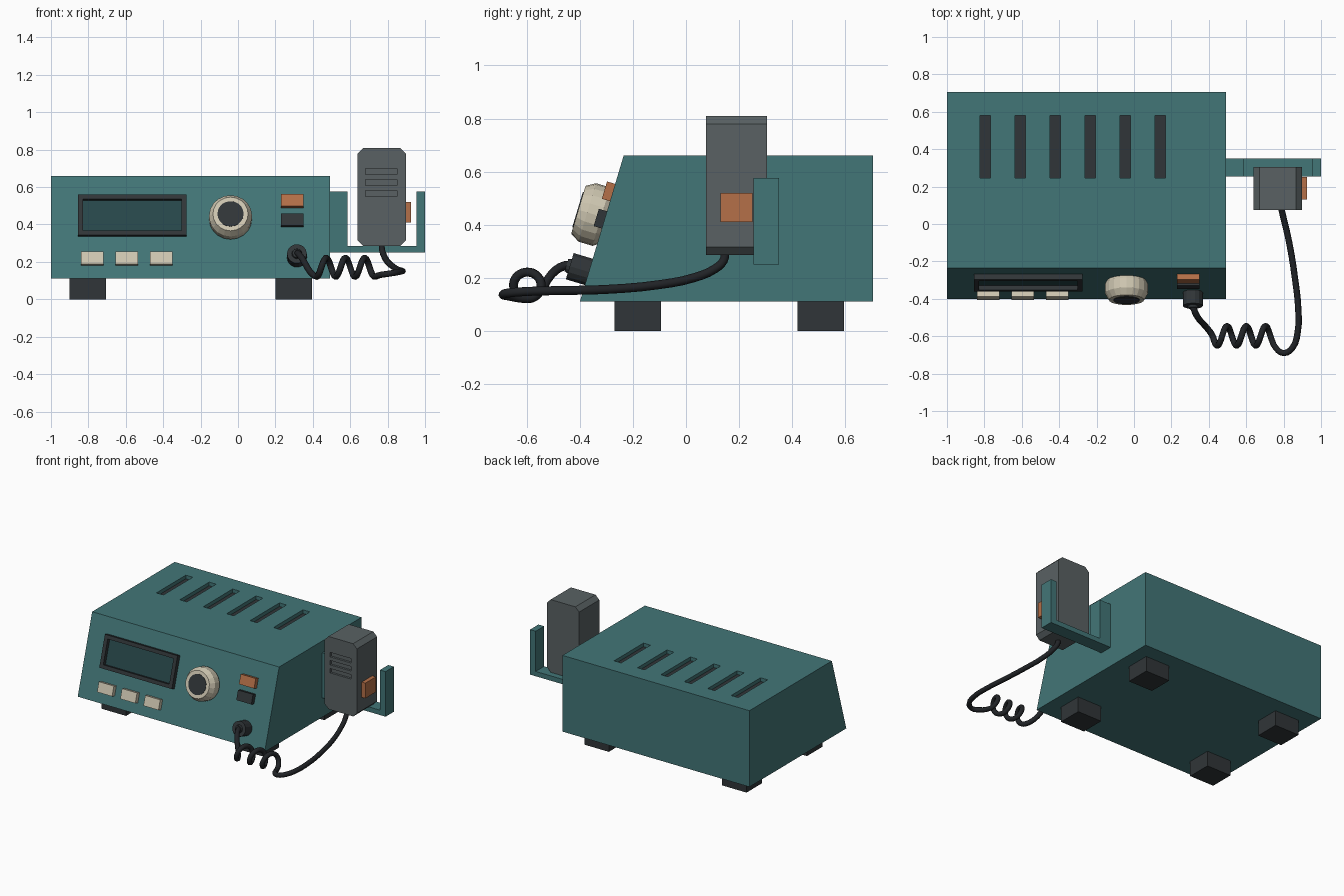
import bpy, bmesh, math
from mathutils import Matrix, Vector

if "Cube" in bpy.data.objects:
    bpy.data.objects.remove(bpy.data.objects["Cube"])


def material(name, r, g, b):
    m = bpy.data.materials.new(name)
    m.diffuse_color = (r, g, b, 1)
    m.use_nodes = True
    m.node_tree.nodes["Principled BSDF"].inputs["Base Color"].default_value = m.diffuse_color
    return m


TEAL = material("teal", 0.055, 0.18, 0.185)
DARK = material("dark", 0.03, 0.036, 0.04)
CREAM = material("cream", 0.62, 0.57, 0.44)
ORANGE = material("orange", 0.46, 0.16, 0.065)
GREY = material("mic_grey", 0.1, 0.12, 0.125)
SCREEN = material("screen", 0.02, 0.062, 0.068)
CABLE = material("cable", 0.015, 0.017, 0.02)


def finish(name, bm, mat, matrix=Matrix()):
    bmesh.ops.transform(bm, matrix=matrix, verts=bm.verts)
    bmesh.ops.recalc_face_normals(bm, faces=bm.faces)
    me = bpy.data.meshes.new(name)
    bm.to_mesh(me)
    bm.free()
    ob = bpy.data.objects.new(name, me)
    bpy.context.collection.objects.link(ob)
    if mat:
        me.materials.append(mat)
    return ob


def boxes(name, spans, mat, matrix=Matrix()):
    """One object from boxes given as (x0, x1, y0, y1, z0, z1)."""
    bm = bmesh.new()
    for x0, x1, y0, y1, z0, z1 in spans:
        m = Matrix.Translation(((x0 + x1) / 2, (y0 + y1) / 2, (z0 + z1) / 2))
        m = m @ Matrix.Diagonal((x1 - x0, y1 - y0, z1 - z0, 1))
        bmesh.ops.create_cube(bm, size=1, matrix=m)
    return finish(name, bm, mat, matrix)


def prism(name, points, push, mat):
    bm = bmesh.new()
    face = bm.faces.new([bm.verts.new(p) for p in points])
    new = bmesh.ops.extrude_face_region(bm, geom=[face])["geom"]
    bmesh.ops.translate(bm, vec=push, verts=[v for v in new if isinstance(v, bmesh.types.BMVert)])
    if not face.is_valid or len(bm.faces) < len(points) + 2:
        bm.faces.new(bm.verts[:len(points)])
    return finish(name, bm, mat)


def lathe(name, profile, sides, mat, matrix):
    """Stack of rings (radius, height) around local z, capped at both ends."""
    bm = bmesh.new()
    rings = [[bm.verts.new((r * math.cos(2 * math.pi * i / sides), r * math.sin(2 * math.pi * i / sides), h))
              for i in range(sides)] for r, h in profile]
    for a, b in zip(rings, rings[1:]):
        for i in range(sides):
            j = (i + 1) % sides
            bm.faces.new((a[i], a[j], b[j], b[i]))
    bm.faces.new(rings[0])
    bm.faces.new(rings[-1])
    return finish(name, bm, mat, matrix)


def cut(ob, spans, matrix=Matrix()):
    cutter = boxes("cutter", spans, None, matrix)
    cutter.hide_render = True
    mod = ob.modifiers.new("cut", "BOOLEAN")
    mod.operation, mod.solver, mod.object = "DIFFERENCE", "EXACT", cutter
    bpy.context.view_layer.objects.active = ob
    bpy.ops.object.modifier_apply(modifier=mod.name)
    bpy.data.objects.remove(cutter)


# sloped front panel: local x across, local y up the slope, local z outward
UP = Vector((0, 0.165, 0.55)).normalized()
OUT = Vector((0, -UP.z, UP.y))


def panel(x, z):
    m = Matrix((Vector((1, 0, 0)), UP, OUT)).transposed().to_4x4()
    m.translation = (x, -0.40 + (z - 0.11) * 0.3, z)
    return m


# case with sloped front and vent slots in the lid
case = prism("case", [(-1, -0.40, 0.11), (-1, -0.235, 0.66), (-1, 0.705, 0.66), (-1, 0.705, 0.11)],
             (1.493, 0, 0), TEAL)
vent_x = [-0.795 + 0.187 * i for i in range(6)]
cut(case, [(x - 0.028, x + 0.028, 0.245, 0.58, 0.63, 0.70) for x in vent_x])
boxes("vent_floors", [(x - 0.028, x + 0.028, 0.245, 0.58, 0.622, 0.634) for x in vent_x], DARK)

# feet
boxes("feet", [(x, x + 0.195, y, y + 0.175, 0, 0.112) for x in (-0.9, 0.2) for y in (-0.27, 0.42)], DARK)

# display frame and recessed screen
P = panel(-0.565, 0.443)
frame = boxes("display_frame", [(-0.29, 0.29, -0.113, 0.113, -0.005, 0.03)], DARK, P)
cut(frame, [(-0.263, 0.263, -0.087, 0.087, -0.05, 0.1)], P)
boxes("display_screen", [(-0.265, 0.265, -0.09, 0.09, -0.004, 0.004)], SCREEN, P)

# push buttons under the display
for i in range(3):
    boxes(f"push_button_{i + 1}", [(-0.06, 0.06, -0.035, 0.035, -0.005, 0.03)], CREAM,
          panel(-0.78 + 0.185 * i, 0.214))

# two switches
for name, z, mat in (("orange_switch", 0.521, ORANGE), ("dark_switch", 0.418, DARK)):
    boxes(name, [(-0.06, 0.06, -0.034, 0.034, -0.005, 0.032)], mat, panel(0.29, z))

# tuning knob
P = panel(-0.04, 0.426)
lathe("tuning_knob", [(0.102, -0.005), (0.115, 0.015), (0.115, 0.07), (0.094, 0.105)], 20, CREAM, P)
lathe("knob_cap", [(0.07, 0.09), (0.07, 0.108)], 20, DARK, P)

# microphone plug
P = panel(0.315, 0.222)
lathe("mic_plug", [(0.053, -0.005), (0.053, 0.075)], 14, DARK, P)
lathe("plug_collar", [(0.03, 0.07), (0.024, 0.088)], 12, DARK, P)

# U-shaped side bracket
prism("mic_bracket", [(x, 0.255, z) for x, z in
      [(0.49, 0.25), (1.0, 0.25), (1.0, 0.575), (0.955, 0.575), (0.955, 0.285),
       (0.585, 0.285), (0.585, 0.575), (0.49, 0.575)]], (0, 0.095, 0), TEAL)

# hand microphone with chamfered outline and grille slots
x0, x1, z0, z1, c = 0.64, 0.897, 0.285, 0.81, 0.03
mic = prism("hand_mic", [(x, 0.075, z) for x, z in
            [(x0 + c, z0), (x1 - c, z0), (x1, z0 + c), (x1, z1 - c),
             (x1 - c, z1), (x0 + c, z1), (x0, z1 - c), (x0, z0 + c)]], (0, 0.23, 0), GREY)
cut(mic, [(0.683, 0.85, 0.0, 0.09, z, z + 0.032) for z in (0.55, 0.608, 0.666)])
boxes("talk_button", [(0.885, 0.926, 0.13, 0.25, 0.41, 0.52)], ORANGE)

# coiled cable from the plug to the microphone
path = [(0.315, -0.425, 0.244), (0.32, -0.455, 0.246), (0.345, -0.505, 0.215), (0.385, -0.55, 0.148)]
for i in range(37):
    a = -math.pi / 2 + i * math.pi / 6
    path.append((0.42 + 0.103 * i / 12, -0.598 - 0.052 * math.cos(a), 0.171 + 0.05 * math.sin(a)))
path += [(0.76, -0.665, 0.13), (0.80, -0.69, 0.136), (0.845, -0.665, 0.143), (0.875, -0.58, 0.149),
         (0.878, -0.45, 0.152), (0.862, -0.3, 0.156), (0.83, -0.1, 0.174), (0.80, 0.03, 0.2),
         (0.78, 0.11, 0.234), (0.77, 0.142, 0.265), (0.768, 0.148, 0.295)]
curve = bpy.data.curves.new("coiled_cable", "CURVE")
curve.dimensions = "3D"
curve.bevel_depth, curve.bevel_resolution, curve.resolution_u = 0.017, 2, 3
curve.use_fill_caps = True
spline = curve.splines.new("BEZIER")
spline.bezier_points.add(len(path) - 1)
for point, co in zip(spline.bezier_points, path):
    point.co = co
    point.handle_left_type = point.handle_right_type = "AUTO"
curve.materials.append(CABLE)
bpy.context.collection.objects.link(bpy.data.objects.new("coiled_cable", curve))
